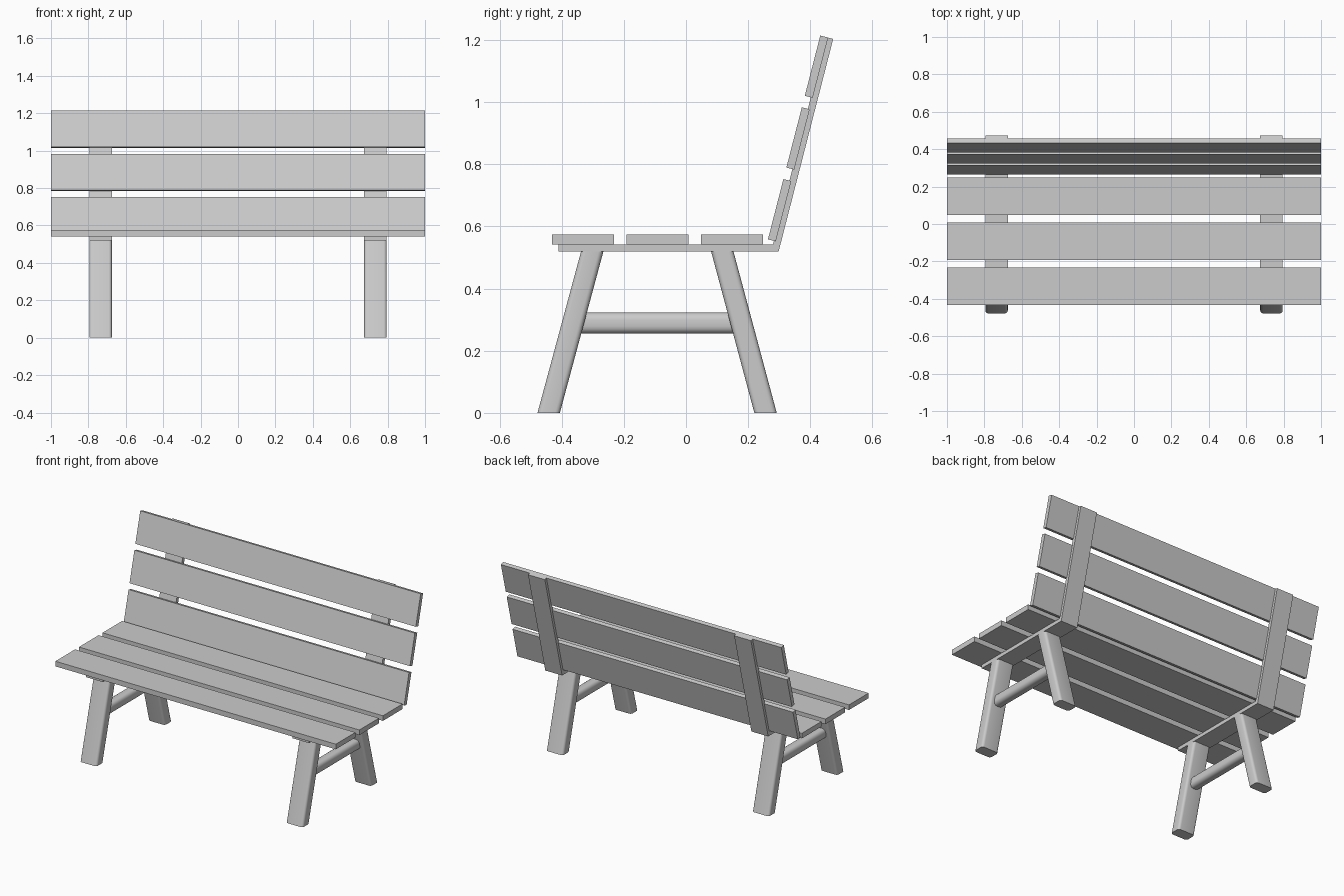
import bpy, bmesh, math
from mathutils import Vector

if "Cube" in bpy.data.objects:
    bpy.data.objects.remove(bpy.data.objects["Cube"])


def make_object(name, bm, smooth=False):
    bmesh.ops.recalc_face_normals(bm, faces=bm.faces)
    mesh = bpy.data.meshes.new(name)
    bm.to_mesh(mesh)
    bm.free()
    ob = bpy.data.objects.new(name, mesh)
    bpy.context.collection.objects.link(ob)
    if smooth:
        bpy.ops.object.select_all(action='DESELECT')
        ob.select_set(True)
        bpy.context.view_layer.objects.active = ob
        bpy.ops.object.shade_smooth_by_angle(angle=math.radians(40))
    return ob


def loft(name, start, end, smooth=False):
    """Join two matching outlines into a closed bar."""
    bm = bmesh.new()
    a = [bm.verts.new(p) for p in start]
    b = [bm.verts.new(p) for p in end]
    bm.faces.new(a)
    bm.faces.new(b)
    for i in range(len(a)):
        j = (i + 1) % len(a)
        bm.faces.new((a[i], a[j], b[j], b[i]))
    return make_object(name, bm, smooth)


def extrude_x(name, profile, x0, x1):
    return loft(name, [(x0, y, z) for y, z in profile],
                [(x1, y, z) for y, z in profile])


def rounded_rect(w, h, r, steps=4):
    pts = []
    for k, (sx, sy) in enumerate(((1, 1), (-1, 1), (-1, -1), (1, -1))):
        for i in range(steps + 1):
            t = math.pi / 2 * (k + i / steps)
            pts.append((sx * (w / 2 - r) + r * math.cos(t),
                        sy * (h / 2 - r) + r * math.sin(t)))
    return pts


FRAME_X, FRAME_W = 0.735, 0.12
SEAT_BOTTOM, SEAT_TOP = 0.519, 0.542
LEAN = math.radians(14.4)
along = Vector((math.sin(LEAN), math.cos(LEAN)))     # up the backrest (y, z)
front = Vector((-math.cos(LEAN), math.sin(LEAN)))    # out of its front face
heel = Vector((0.298, SEAT_BOTTOM))
BACK_LEN = 0.707

# Seat slats
for i in range(3):
    y = -0.432 + 0.24 * i
    extrude_x(f"seat_slat_{i + 1}",
              [(y, SEAT_TOP), (y + 0.2, SEAT_TOP), (y + 0.2, 0.575), (y, 0.575)], -1, 1)

# Leaning backrest slats
for i in range(3):
    s = 0.03 + 0.2385 * i
    extrude_x(f"back_slat_{i + 1}",
              [heel + along * u + front * v for u, v in
               ((s, 0.017), (s + 0.2, 0.017), (s + 0.2, 0.043), (s, 0.043))], -1, 1)

leg_section = rounded_rect(FRAME_W, 0.072, 0.016)
bar_section = rounded_rect(0.066, 0.068, 0.024)

for side, x in (("left", -FRAME_X), ("right", FRAME_X)):
    # Bent bracket carrying the seat and the back
    top = heel + along * BACK_LEN
    inner = heel.y + 0.0, SEAT_TOP
    inner_y = heel.x + (SEAT_TOP - SEAT_BOTTOM) * math.tan(LEAN) - 0.023 / math.cos(LEAN)
    extrude_x(f"{side}_bracket",
              [(-0.411, SEAT_BOTTOM), heel, top, top + front * 0.023,
               (inner_y, SEAT_TOP), (-0.411, SEAT_TOP)],
              x - FRAME_W / 2, x + FRAME_W / 2)

    # Splayed legs, cut level at the floor and seat
    for name, y0, y1 in (("front", -0.442, -0.302), ("rear", 0.256, 0.117)):
        loft(f"{side}_{name}_leg",
             [(x + u, y0 + v, 0) for u, v in leg_section],
             [(x + u, y1 + v, SEAT_BOTTOM) for u, v in leg_section], True)

    # Stretcher between the legs
    loft(f"{side}_stretcher",
         [(x + u, -0.36, 0.289 + v) for u, v in bar_section],
         [(x + u, 0.175, 0.289 + v) for u, v in bar_section], True)
